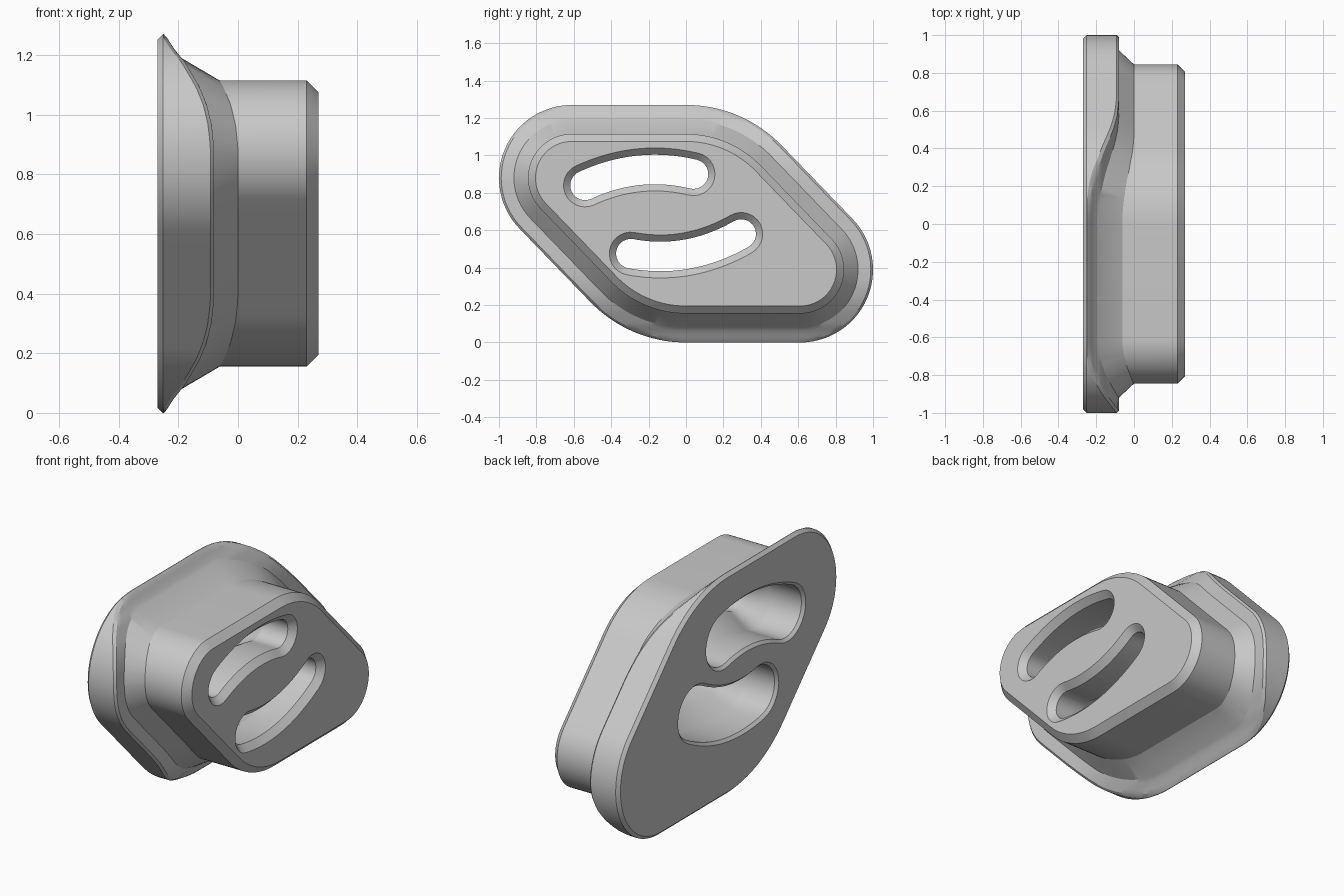
import bpy, bmesh
from math import sin, cos, radians, pi
from mathutils import Vector
from mathutils.geometry import interpolate_bezier

cube = bpy.data.objects.get("Cube")
if cube:
    bpy.data.objects.remove(cube, do_unlink=True)

grey = bpy.data.materials.new("plain_grey")
grey.use_nodes = True
GREY = (0.58, 0.58, 0.58, 1)
grey.diffuse_color = GREY
grey.node_tree.nodes["Principled BSDF"].inputs["Base Color"].default_value = GREY

HEIGHT, MID = 1.27, 0.635
BACK, FRONT = -0.27, 0.27


def arc(cy, cz, r, a0, a1, n):
    return [(cy + r * cos(radians(a0 + (a1 - a0) * i / n)),
             cz + r * sin(radians(a0 + (a1 - a0) * i / n))) for i in range(n + 1)]


def outline(inset):
    """Leaning rounded outline in (y, z), the second half turned by 180 degrees."""
    lean, cy, r = 44, 0.61, 0.39
    c, s = cos(radians(lean)), sin(radians(lean))
    big = (cy * c + r * s + r - HEIGHT * s) / (1 - s)
    half = arc(cy, r, r - inset, -90, lean, 28)
    wide = arc(0, HEIGHT - big, big - inset, lean, 90, 16)
    (y0, z0), (y1, z1) = half[-1], wide[0]
    half += [(y0 + (y1 - y0) * i / 10, z0 + (z1 - z0) * i / 10) for i in range(1, 10)]
    half += wide
    return half + [(-y, HEIGHT - z) for y, z in half]


def crown(z):
    """Height of the flange surface, falling away towards top and bottom."""
    steps = [(0.25, -0.08), (0.33, -0.088), (0.4, -0.105), (0.46, -0.13),
             (0.545, -0.18), (0.57, -0.203), (0.6, -0.224), (0.635, -0.245)]
    t = abs(z - MID)
    if t <= steps[0][0]:
        return steps[0][1]
    for (t0, x0), (t1, x1) in zip(steps, steps[1:]):
        if t <= t1:
            return x0 + (x1 - x0) * (t - t0) / (t1 - t0)
    return steps[-1][1]


def loft(name, loops):
    bm = bmesh.new()
    rings = [[bm.verts.new(p) for p in loop] for loop in loops]
    n = len(rings[0])
    for a, b in zip(rings, rings[1:]):
        for i in range(n):
            j = (i + 1) % n
            bm.faces.new((a[i], a[j], b[j], b[i]))
    bm.faces.new(rings[0][::-1])
    bm.faces.new(rings[-1])
    bmesh.ops.recalc_face_normals(bm, faces=bm.faces[:])
    mesh = bpy.data.meshes.new(name)
    bm.to_mesh(mesh)
    bm.free()
    mesh.materials.append(grey)
    obj = bpy.data.objects.new(name, mesh)
    bpy.context.collection.objects.link(obj)
    return obj


# Flange and boss as one lofted body
def ring(inset, x_of_z):
    return [(x_of_z(z), y, z) for y, z in outline(inset)]


sections = [
    (0.018, lambda z: BACK),
    (0.0, lambda z: BACK + 0.018),
    (0.0, lambda z: max(crown(z) - 0.012, BACK + 0.021)),
    (0.012, crown), (0.03, crown), (0.046, crown), (0.062, crown), (0.08, crown),
    (0.155, lambda z: crown(z) + 0.08),
    (0.155, lambda z: FRONT - 0.04),
    (0.195, lambda z: FRONT),
]
body = loft("flanged_body", [ring(i, f) for i, f in sections])


# Curved slots opening into wider pockets at the back
def slot_outline(ends, w):
    a, m, b = (Vector(p) for p in ends)
    t = (m - a).length / ((m - a).length + (b - m).length)
    ctrl = (m - a * (1 - t) ** 2 - b * t ** 2) / (2 * t * (1 - t))
    pts = interpolate_bezier(a, a.lerp(ctrl, 2 / 3), b.lerp(ctrl, 2 / 3), b, 24)
    pts = [Vector((p[0], p[1])) for p in pts]
    dirs = [(pts[min(i + 1, 23)] - pts[max(i - 1, 0)]).normalized() for i in range(24)]
    side = [Vector((-d.y, d.x)) for d in dirs]

    def cap(c, d, s):
        return [c + w * (s * cos(pi * k / 14) + d * sin(pi * k / 14)) for k in range(1, 14)]
    return ([p + s * w for p, s in zip(pts, side)] + cap(pts[-1], dirs[-1], side[-1])
            + [p - s * w for p, s in zip(pts[::-1], side[::-1])]
            + cap(pts[0], -dirs[0], -side[0]))


SLOT, POCKET = 0.079, 0.148
profile = [(BACK - 0.02, POCKET + 0.036), (BACK + 0.016, POCKET), (-0.06, POCKET),
           (0.07, SLOT), (FRONT - 0.036, SLOT), (FRONT + 0.01, SLOT + 0.046)]
slots = {
    "upper_slot_cutter": [(-0.54, 0.84), (-0.16, 0.925), (0.04, 0.9)],
    "lower_slot_cutter": [(-0.295, 0.475), (-0.13, 0.46), (0.295, 0.58)],
}
cutters = []
for name, ends in slots.items():
    cutter = loft(name, [[(x, p.x, p.y) for p in slot_outline(ends, w)] for x, w in profile])
    cutter.hide_render = True
    mod = body.modifiers.new(name, "BOOLEAN")
    mod.operation, mod.solver, mod.object = "DIFFERENCE", "EXACT", cutter
    cutters.append(cutter)

# Apply the cuts and shade
bpy.ops.object.select_all(action="DESELECT")
bpy.context.view_layer.objects.active = body
body.select_set(True)
for name in slots:
    bpy.ops.object.modifier_apply(modifier=name)
for cutter in cutters:
    bpy.data.objects.remove(cutter, do_unlink=True)
bpy.ops.object.shade_smooth_by_angle(angle=radians(24))
